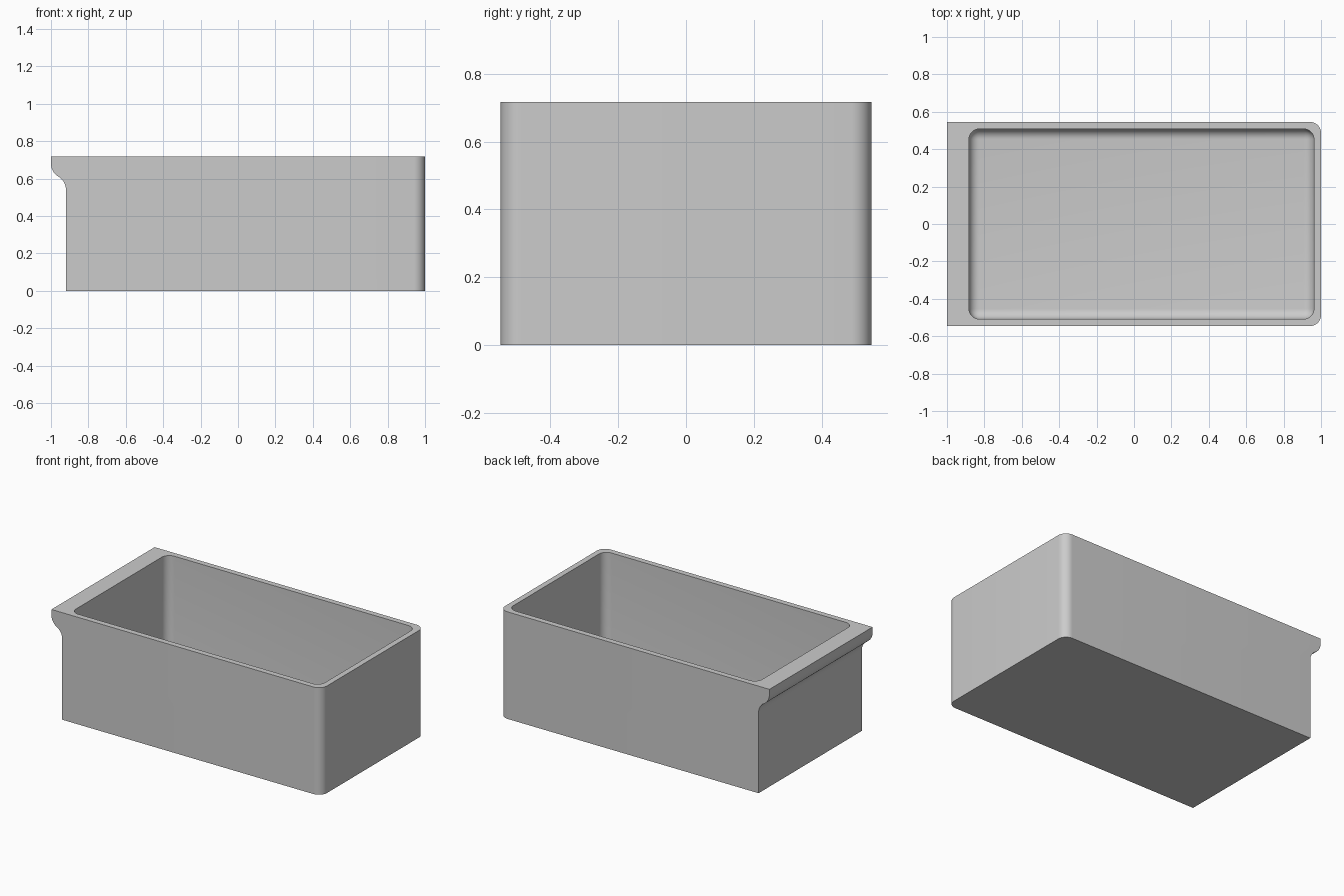
import bpy, bmesh, math

cube = bpy.data.objects.get("Cube")
if cube:
    bpy.data.objects.remove(cube, do_unlink=True)

HALF_Y, HEIGHT, WALL = 0.546, 0.717, 0.038
BACK, LIP, END = -0.92, -1.0, 1.0
CORNER = 0.06

grey = bpy.data.materials.new("plain grey")
grey.use_nodes = True
colour = (0.6, 0.6, 0.6, 1)
grey.diffuse_color = colour
grey.node_tree.nodes["Principled BSDF"].inputs["Base Color"].default_value = colour


def make_object(name, bm):
    bmesh.ops.recalc_face_normals(bm, faces=bm.faces)
    mesh = bpy.data.meshes.new(name)
    bm.to_mesh(mesh)
    bm.free()
    mesh.materials.append(grey)
    obj = bpy.data.objects.new(name, mesh)
    bpy.context.collection.objects.link(obj)
    return obj


def extrude_profile(points, half_y):
    """Prism of an x-z outline, running along y."""
    bm = bmesh.new()
    face = bm.faces.new([bm.verts.new((x, -half_y, z)) for x, z in points])
    ext = bmesh.ops.extrude_face_region(bm, geom=[face])
    verts = [v for v in ext["geom"] if isinstance(v, bmesh.types.BMVert)]
    bmesh.ops.translate(bm, verts=verts, vec=(0, 2 * half_y, 0))
    return bm


def round_edges(bm, test, radius, segments):
    edges = [e for e in bm.edges if test(*[v.co for v in e.verts])]
    bmesh.ops.bevel(bm, geom=edges, offset=radius, segments=segments,
                    profile=0.5, affect='EDGES', clamp_overlap=True)


def upright(a, b):
    return abs(a.z - b.z) > 0.3


# Box body with an S-curved lip: two matching arcs
radius, sweep, steps = 0.081, math.radians(59.5), 10
lip_start = HEIGHT - 0.037
arc = [(radius * (1 - math.cos(sweep * i / steps)), radius * math.sin(sweep * i / steps))
       for i in range(steps + 1)]
upper = [(LIP + dx, lip_start - dz) for dx, dz in arc]
low_z = lip_start - 2 * arc[-1][1]
lower = [(BACK - dx, low_z + dz) for dx, dz in reversed(arc[:-1])]
outline = [(END, 0), (END, HEIGHT), (LIP, HEIGHT)] + upper + lower + [(BACK, 0)]
bm = extrude_profile(outline, HALF_Y)
round_edges(bm, lambda a, b: upright(a, b) and min(a.x, b.x) > 0.9, CORNER, 10)
box = make_object("open_box", bm)

# Cavity with rounded corners and a filleted floor
x0, x1, top = BACK + WALL, END - WALL, HEIGHT + 0.2
bm = extrude_profile([(x0, WALL), (x1, WALL), (x1, top), (x0, top)], HALF_Y - WALL)
round_edges(bm, lambda a, b: upright(a, b) or max(a.z, b.z) < 0.1, 0.055, 8)
cavity = make_object("cavity_cutter", bm)
cavity.hide_render = True

cut = box.modifiers.new("cavity", 'BOOLEAN')
cut.operation, cut.solver, cut.object = 'DIFFERENCE', 'EXACT', cavity
bpy.ops.object.select_all(action='DESELECT')
bpy.context.view_layer.objects.active = box
box.select_set(True)
bpy.ops.object.modifier_apply(modifier=cut.name)
bpy.data.objects.remove(cavity, do_unlink=True)
bpy.ops.object.shade_smooth_by_angle(angle=math.radians(30))
